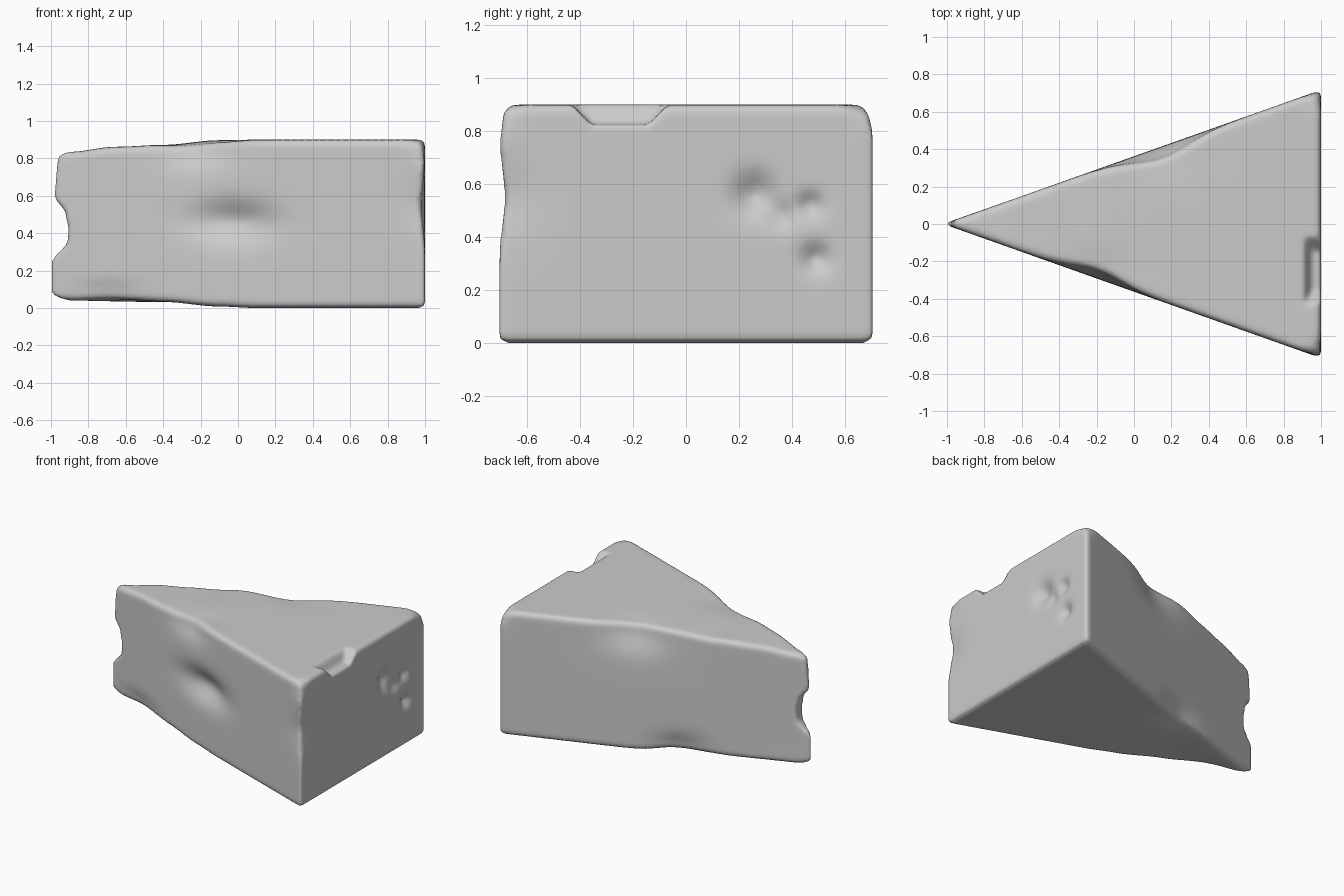
import bpy, bmesh
from math import exp
from mathutils import Vector

if "Cube" in bpy.data.objects:
    bpy.data.objects.remove(bpy.data.objects["Cube"])

TIP, BACK, HALF, TOP = -1.02, 1.0, 0.717, 0.9


def interp(points, t):
    """Smooth interpolation through (t, value) pairs."""
    if t <= points[0][0]:
        return points[0][1]
    for (a, va), (b, vb) in zip(points, points[1:]):
        if t <= b:
            k = (t - a) / (b - a)
            return va + (vb - va) * k * k * (3 - 2 * k)
    return points[-1][1]


def remesh(obj, size):
    mod = obj.modifiers.new("remesh", 'REMESH')
    mod.mode = 'VOXEL'
    mod.voxel_size = size
    mod.use_smooth_shade = True
    bpy.ops.object.modifier_apply(modifier=mod.name)


# wedge block: triangular prism with rounded edges
bm = bmesh.new()
base = bm.faces.new([bm.verts.new(p) for p in
                     ((TIP, 0, 0), (BACK, -HALF, 0), (BACK, HALF, 0))])
ext = bmesh.ops.extrude_face_region(bm, geom=[base])
bmesh.ops.translate(bm, vec=(0, 0, TOP),
                    verts=[g for g in ext["geom"] if isinstance(g, bmesh.types.BMVert)])
bmesh.ops.recalc_face_normals(bm, faces=bm.faces[:])
bmesh.ops.bevel(bm, geom=bm.edges[:], offset=0.03, segments=3,
                profile=0.5, affect='EDGES')
mesh = bpy.data.meshes.new("wedge_block")
bm.to_mesh(mesh)
bm.free()
wedge = bpy.data.objects.new("wedge_block", mesh)
bpy.context.collection.objects.link(wedge)
bpy.context.view_layer.objects.active = wedge
wedge.select_set(True)
remesh(wedge, 0.014)

# long profiles of the worn top, underside and broken tip
upper = [(-1, 0.81), (-0.9, 0.835), (-0.65, 0.862), (-0.4, 0.872), (-0.1, 0.897), (0.1, 0.9)]
lower = [(-1, 0.05), (-0.88, 0.037), (-0.4, 0.032), (-0.1, 0.008), (0.1, 0.0)]
tip_cut = [(0.05, -0.985), (0.09, -1.0), (0.24, -1.0), (0.36, -0.91), (0.42, -0.905),
           (0.5, -0.92), (0.6, -0.98), (0.8, -0.965), (0.84, -0.93)]

# dents: centre, radii, push
dents = [
    ((-0.03, -0.35, 0.46), (0.22, 0.30, 0.10), (0.02, 0.06, 0)),        # front face
    ((-0.20, -0.29, 0.88), (0.20, 0.15, 0.11), (0.01, 0.04, -0.015)),   # front top edge
    ((0.14, 0.41, 0.88), (0.23, 0.16, 0.15), (0.018, -0.055, -0.01)),   # back top edge
    ((-0.15, 0.31, 0.02), (0.20, 0.13, 0.11), (0.01, -0.03, 0.025)),    # back bottom edge
    ((-0.70, -0.11, 0.03), (0.25, 0.10, 0.08), (0, 0.02, 0.015)),       # front bottom edge
    ((1.0, -0.70, 0.55), (0.12, 0.12, 0.14), (-0.02, 0.022, 0)),        # right front edge
    ((1.0, 0.70, 0.90), (0.07, 0.07, 0.07), (-0.01, -0.02, -0.02)),     # back top corner
    ((1.0, -0.70, 0.90), (0.07, 0.07, 0.10), (-0.01, 0.02, -0.01)),     # front top corner
]
# small pits in the wide end
for y, z, r, d in ((0.26, 0.56, 0.075, 0.05), (0.36, 0.48, 0.05, 0.025),
                   (0.47, 0.52, 0.045, 0.035), (0.49, 0.32, 0.05, 0.04)):
    dents.append(((1.0, y, z), (0.12, r, r), (-d, 0, 0)))

for v in wedge.data.vertices:
    p = v.co.copy()
    lo, hi = interp(lower, p.x), interp(upper, p.x)
    q = Vector((p.x, p.y, lo + p.z / TOP * (hi - lo)))
    for c, r, push in dents:
        e = sum(((p[i] - c[i]) / r[i]) ** 2 for i in range(3))
        if e < 9:
            q += Vector(push) * exp(-e)
    # broken tip
    q.x = max(q.x, interp(tip_cut, q.z))
    # chip in the top of the wide end
    side = max(abs(q.y + 0.25) - 0.11, 0) / 0.07
    k = max(side, (0.95 - q.x) / 0.04, 0)
    q.z = min(q.z, 0.825 + 0.075 * k)
    v.co = q

# clean the worn surface
remesh(wedge, 0.014)
bm = bmesh.new()
bm.from_mesh(wedge.data)
for _ in range(2):
    bmesh.ops.smooth_vert(bm, verts=bm.verts[:], factor=0.4,
                          use_axis_x=True, use_axis_y=True, use_axis_z=True)
for f in bm.faces:
    f.smooth = True
bm.to_mesh(wedge.data)
bm.free()
